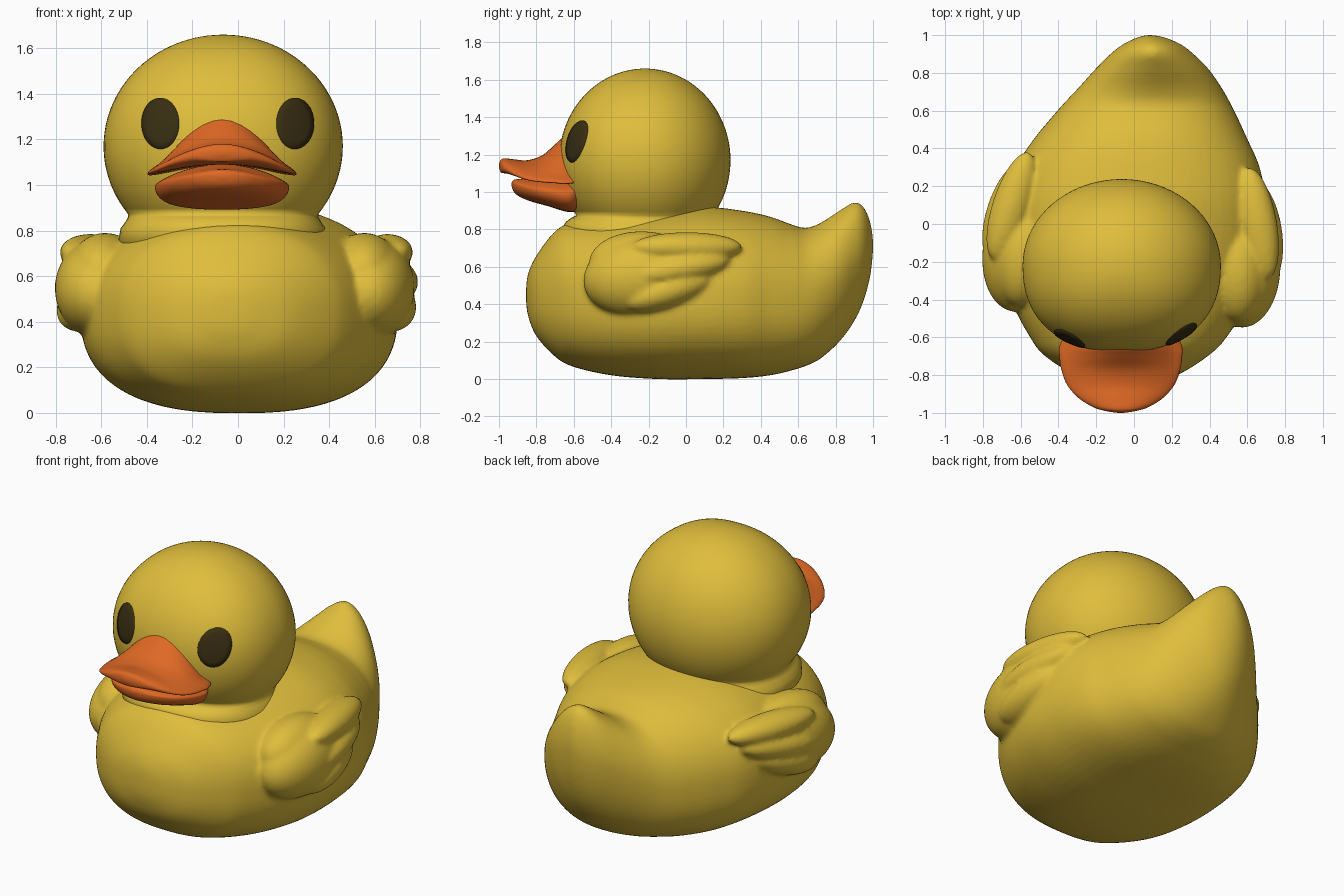
import bpy, bmesh, math
from mathutils import Matrix

if "Cube" in bpy.data.objects:
    bpy.data.objects.remove(bpy.data.objects["Cube"])


def material(name, rgb):
    m = bpy.data.materials.new(name)
    m.diffuse_color = (*rgb, 1)
    m.use_nodes = True
    m.node_tree.nodes["Principled BSDF"].inputs["Base Color"].default_value = m.diffuse_color
    return m


YELLOW = material("duck yellow", (0.74, 0.51, 0.045))
ORANGE = material("beak orange", (0.74, 0.14, 0.018))
DARK = material("eye dark brown", (0.04, 0.027, 0.006))


def spow(v, p):
    return math.copysign(abs(v) ** p, v)


def spline(rows, steps):
    """Smooth interpolation through rows of numbers."""
    out = []
    for i in range(len(rows) - 1):
        a, b = rows[max(i - 1, 0)], rows[i]
        c, d = rows[i + 1], rows[min(i + 2, len(rows) - 1)]
        for k in range(steps):
            t = k / steps
            out.append([0.5 * (2 * q + (r - p) * t + (2 * p - 5 * q + 4 * r - s) * t * t
                               + (3 * q - p - 3 * r + s) * t ** 3)
                        for p, q, r, s in zip(a, b, c, d)])
    out.append(list(rows[-1]))
    return out


def skin(bm, rings):
    """Bridge closed rings of points and cap both ends."""
    vs = [[bm.verts.new(p) for p in ring] for ring in rings]
    n = len(vs[0])
    for a, b in zip(vs, vs[1:]):
        for j in range(n):
            k = (j + 1) % n
            bm.faces.new((a[j], a[k], b[k], b[j]))
    bm.faces.new(vs[0])
    bm.faces.new(vs[-1])


def finish(bm, name, mat):
    bmesh.ops.recalc_face_normals(bm, faces=bm.faces)
    for f in bm.faces:
        f.smooth = True
    me = bpy.data.meshes.new(name)
    bm.to_mesh(me)
    bm.free()
    me.materials.append(mat)
    ob = bpy.data.objects.new(name, me)
    bpy.context.collection.objects.link(ob)
    return ob


def angles(n):
    return [2 * math.pi * i / n for i in range(n)]


# Body with tail: sections along y (y, bottom, top, half width, centre x)
BODY = [
    (-0.855, 0.42, 0.48, 0.03, -0.04), (-0.845, 0.34, 0.56, 0.12, -0.04),
    (-0.80, 0.23, 0.66, 0.27, -0.04), (-0.70, 0.12, 0.79, 0.43, -0.04),
    (-0.60, 0.065, 0.84, 0.52, -0.03), (-0.40, 0.02, 0.87, 0.63, -0.02),
    (-0.15, 0.0, 0.90, 0.69, 0.0), (0.10, 0.0, 0.92, 0.69, 0.01),
    (0.30, 0.005, 0.90, 0.645, 0.02), (0.45, 0.02, 0.868, 0.565, 0.035),
    (0.56, 0.045, 0.828, 0.495, 0.055), (0.64, 0.07, 0.808, 0.44, 0.07),
    (0.72, 0.11, 0.835, 0.38, 0.085), (0.82, 0.20, 0.90, 0.30, 0.095),
    (0.90, 0.31, 0.945, 0.22, 0.095), (0.95, 0.42, 0.92, 0.155, 0.095),
    (0.985, 0.55, 0.84, 0.08, 0.09), (1.0, 0.68, 0.75, 0.02, 0.085),
]


def body_ring(s):
    y, zb, zt, w, cx = s
    zm = zb + 0.49 * (zt - zb)
    tail = min(max((y - 0.6) / 0.3, 0), 1)
    ring = []
    for a in angles(64):
        up = math.sin(a) > 0
        p = 2 / ((2.2 - 0.5 * tail) if up else (2.5 - 0.5 * tail))
        h = zt - zm if up else zm - zb
        ring.append((cx + w * spow(math.cos(a), p), y, zm + h * spow(math.sin(a), p)))
    return ring


bm = bmesh.new()
skin(bm, [body_ring(s) for s in spline(BODY, 5)])

# Wings: blended ellipsoids (centre, radii, tilt up, turn in), mirrored, then fused with the body
WING = [
    ((0.59, -0.19, 0.55), (0.20, 0.32, 0.22), 8, 3),
    ((0.57, -0.20, 0.62), (0.16, 0.28, 0.17), 0, 3),
    ((0.655, 0.05, 0.705), (0.10, 0.30, 0.08), 0, 14),
    ((0.675, 0.01, 0.59), (0.11, 0.28, 0.085), 10, 13),
    ((0.655, -0.04, 0.48), (0.13, 0.26, 0.10), 18, 11),
]
yaw = Matrix.Rotation(math.radians(-4), 4, 'Z')
for side in (1, -1):
    for c, r, tilt, turn in WING:
        m = (yaw @ Matrix.Diagonal((side, 1, 1, 1)) @ Matrix.Translation(c)
             @ Matrix.Rotation(math.radians(turn), 4, 'Z')
             @ Matrix.Rotation(math.radians(tilt), 4, 'X') @ Matrix.Diagonal((*r, 1)))
        new = bmesh.ops.create_uvsphere(bm, u_segments=40, v_segments=24, radius=1)["verts"]
        bmesh.ops.transform(bm, matrix=m, verts=new)
body = finish(bm, "body_with_wings", YELLOW)
rm = body.modifiers.new("fuse", 'REMESH')
rm.mode = 'VOXEL'
rm.voxel_size = 0.014
rm.use_smooth_shade = True
sm = body.modifiers.new("soften", 'SMOOTH')
sm.factor = 0.5
sm.iterations = 6

# Head: slightly flattened ball whose base flares into a neck
HX, HY, HZ = -0.065, -0.22, 1.17
RX, RY, RZ = 0.525, 0.458, 0.49
FLAT = 2.3


def head_ring(z, rx, ry, cy):
    ring = []
    for a in angles(72):
        p = 2 / FLAT if math.sin(a) < 0 else 1
        ring.append((HX + rx * spow(math.cos(a), p), cy + ry * spow(math.sin(a), p), z))
    return ring


rings = []
for i in range(41):
    t = math.radians(1 + 126 * i / 40)
    rings.append(head_ring(HZ + RZ * math.cos(t), RX * math.sin(t), RY * math.sin(t), HY))
for z, rx, ry, cy in ((0.86, 0.417, 0.385, -0.232), (0.84, 0.428, 0.405, -0.238),
                      (0.81, 0.45, 0.42, -0.24), (0.76, 0.46, 0.42, -0.23), (0.65, 0.40, 0.38, -0.22)):
    rings.append(head_ring(z, rx, ry, cy))
bm = bmesh.new()
skin(bm, rings)
finish(bm, "head", YELLOW)


# Eyes: thin oval plates that follow the head surface
def on_head(x, z, lift):
    dz = (z - HZ) / RZ
    s = math.sqrt(1 - dz * dz)
    u = abs((x - HX) / (RX * s))
    y = -RY * s * (1 - u ** FLAT) ** (1 / FLAT)
    return (HX + (x - HX) * lift, HY + y * lift, HZ + (z - HZ) * lift)


for name, ex in (("eye_right", 0.25), ("eye_left", -0.34)):
    bm = bmesh.new()
    rings = []
    for k, lift in ((0.02, 1.01), (0.35, 1.01), (0.7, 1.01), (0.97, 1.01), (1.0, 0.99)):
        rings.append([on_head(ex + 0.083 * k * math.cos(a), 1.27 + 0.114 * k * math.sin(a), lift)
                      for a in angles(40)])
    skin(bm, rings)
    bm.faces.ensure_lookup_table()
    bm.faces.remove(bm.faces[-1])
    finish(bm, name, DARK)


# Beak halves: sections along y (y, half width, middle z, rise, drop, peakedness)
UPPER = [
    (-0.50, 0.20, 1.12, 0.17, 0.04, 4), (-0.58, 0.29, 1.12, 0.18, 0.04, 4),
    (-0.65, 0.325, 1.125, 0.17, 0.04, 3.6), (-0.70, 0.325, 1.13, 0.125, 0.04, 3),
    (-0.77, 0.315, 1.13, 0.065, 0.04, 2), (-0.85, 0.285, 1.13, 0.04, 0.04, 1.2),
    (-0.92, 0.225, 1.135, 0.04, 0.04, 1), (-0.97, 0.145, 1.14, 0.04, 0.04, 1),
    (-0.99, 0.08, 1.14, 0.032, 0.035, 1), (-1.0, 0.015, 1.14, 0.01, 0.01, 1),
]
LOWER = [
    (-0.48, 0.18, 1.06, 0.03, 0.15, 1), (-0.58, 0.27, 1.06, 0.03, 0.165, 1),
    (-0.64, 0.295, 1.06, 0.03, 0.165, 1), (-0.74, 0.27, 1.06, 0.03, 0.135, 1),
    (-0.83, 0.215, 1.055, 0.02, 0.105, 1), (-0.89, 0.145, 1.05, 0.02, 0.075, 1),
    (-0.92, 0.08, 1.045, 0.02, 0.045, 1), (-0.932, 0.015, 1.04, 0.01, 0.01, 1),
]


def beak_ring(s):
    y, w, zm, rise, drop, peak = s
    ring = []
    for a in angles(48):
        x, v = w * math.cos(a), math.sin(a)
        dz = rise * v ** peak if v > 0 else drop * v
        # a thin lip keeps the outer edge rounded
        if v > 0:
            dz = max(dz, min(rise, 0.035) * v)
        ring.append((HX - 0.005 + x, y, zm - 0.075 * (x / 0.32) ** 2 + dz))
    return ring


for name, rows in (("upper_beak", UPPER), ("lower_beak", LOWER)):
    bm = bmesh.new()
    skin(bm, [beak_ring(s) for s in spline(rows, 5)])
    finish(bm, name, ORANGE)
